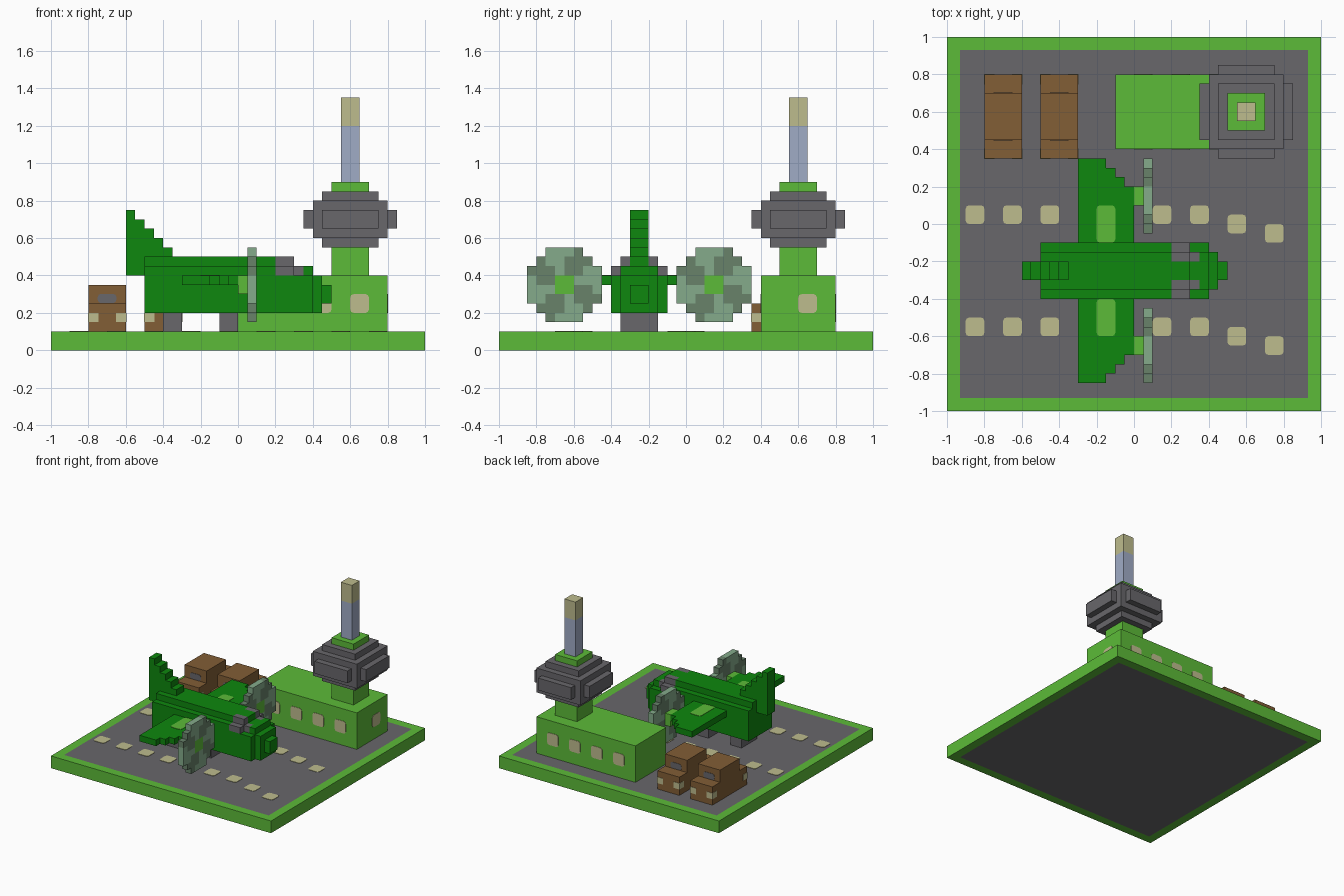
import bpy, bmesh, math
from mathutils import Matrix, Vector

if "Cube" in bpy.data.objects:
    bpy.data.objects.remove(bpy.data.objects["Cube"], do_unlink=True)


def material(name, *rgb):
    lin = [(c / 255 / 12.92) if c < 11 else ((c / 255 + 0.055) / 1.055) ** 2.4 for c in rgb]
    m = bpy.data.materials.new(name)
    m.use_nodes = True
    m.diffuse_color = (*lin, 1)
    m.node_tree.nodes["Principled BSDF"].inputs["Base Color"].default_value = (*lin, 1)
    return m


GRASS = material("bright green", 92, 187, 56)
DARK = material("dark green", 14, 135, 14)
GREY = material("asphalt grey", 104, 103, 107)
BROWN = material("brown", 130, 94, 54)
BEIGE = material("beige", 190, 188, 141)
BLUE = material("blue grey", 160, 172, 198)
BLADE_LIGHT = material("pale blade green", 133, 171, 139)
BLADE_DARK = material("grey blade green", 104, 130, 106)


def finish(name, bm, *mats):
    mesh = bpy.data.meshes.new(name)
    bm.to_mesh(mesh)
    bm.free()
    for m in mats:
        mesh.materials.append(m)
    ob = bpy.data.objects.new(name, mesh)
    bpy.context.collection.objects.link(ob)
    return ob


def add_box(bm, x0, x1, y0, y1, z0, z1):
    mat = Matrix.Translation(((x0 + x1) / 2, (y0 + y1) / 2, (z0 + z1) / 2))
    mat = mat @ Matrix.Diagonal((x1 - x0, y1 - y0, z1 - z0, 1))
    return bmesh.ops.create_cube(bm, size=1, matrix=mat)["verts"]


def boxes(name, mat, *items):
    bm = bmesh.new()
    for b in items:
        add_box(bm, *b)
    return finish(name, bm, mat)


def plate(name, mat, centre, axis, width, height):
    """Thin plate with rounded corners, facing along the given axis."""
    dims = [width, height]
    dims.insert(axis, 0.006)
    b = []
    for c, d in zip(centre, dims):
        b += [c - d / 2, c + d / 2]
    bm = bmesh.new()
    add_box(bm, *b)
    along = [e for e in bm.edges
             if abs((e.verts[0].co - e.verts[1].co)[axis]) > 0.003]
    bmesh.ops.bevel(bm, geom=along, offset=0.018, segments=2, profile=0.5, affect='EDGES')
    return finish(name, bm, mat)


# Ground slab with an inset asphalt field above and below
bm = bmesh.new()
add_box(bm, -1, 1, -1, 1, 0, 0.1)
caps = [f for f in bm.faces if abs(f.normal.z) > 0.9]
bmesh.ops.inset_individual(bm, faces=caps, thickness=0.1)
for f in caps:
    f.material_index = 1
finish("ground_slab", bm, GRASS, GREY)

# Runway markings, drifting sideways at the far end
for row in (0.05, -0.55):
    for i in range(9):
        drift = {7: -0.05, 8: -0.1}.get(i, 0)
        plate("runway_mark", BEIGE, (-0.85 + 0.2 * i, row + drift, 0.1), 2, 0.1, 0.1)

# Terminal building and windows
boxes("terminal", GRASS, (-0.1, 0.8, 0.4, 0.8, 0.1, 0.4))
for i in range(4):
    for y in (0.4, 0.8):
        plate("terminal_window", BEIGE, (0.05 + 0.2 * i, y, 0.25), 1, 0.1, 0.1)
plate("terminal_end_window", BEIGE, (0.8, 0.65, 0.25), 0, 0.1, 0.1)


# Control tower: stem, stepped cabin, cap and mast
def tower_box(hx, hy, z0, z1):
    return (0.6 - hx, 0.6 + hx, 0.6 - hy, 0.6 + hy, z0, z1)


boxes("tower_stem", GRASS, tower_box(0.1, 0.1, 0.4, 0.55))
boxes("tower_cabin", GREY,
      tower_box(0.25, 0.15, 0.65, 0.75), tower_box(0.15, 0.25, 0.65, 0.75),
      tower_box(0.2, 0.2, 0.6, 0.8), tower_box(0.15, 0.15, 0.55, 0.85))
boxes("tower_cap", GRASS, tower_box(0.1, 0.1, 0.85, 0.9))
boxes("mast", BLUE, tower_box(0.05, 0.05, 0.9, 1.2))
boxes("mast_tip", BEIGE, tower_box(0.05, 0.05, 1.2, 1.35))

# Parked trucks with corner lamps and cab windows
for x in (-0.7, -0.4):
    boxes("truck_body", BROWN,
          (x - 0.1, x + 0.1, 0.35, 0.8, 0.1, 0.25),
          (x - 0.1, x + 0.1, 0.45, 0.7, 0.25, 0.35))
    for side in (-1, 1):
        for y in (0.375, 0.775):
            cx, h = x + side * 0.075, 0.028
            boxes("truck_lamp", BEIGE, (cx - h, cx + h, y - h, y + h, 0.15, 0.2))
    for y in (0.45, 0.7):
        plate("truck_window", GREY, (x, y, 0.277), 1, 0.1, 0.05)

# Aircraft fuselage with stepped nose
boxes("fuselage", DARK,
      (-0.5, 0.4, -0.4, -0.1, 0.2, 0.4),
      (-0.5, 0.2, -0.4, -0.1, 0.4, 0.45),
      (-0.5, 0.2, -0.35, -0.15, 0.45, 0.5))
boxes("nose", DARK,
      (0.4, 0.45, -0.35, -0.15, 0.2, 0.4),
      (0.45, 0.5, -0.3, -0.2, 0.25, 0.35),
      (0.35, 0.4, -0.35, -0.15, 0.4, 0.45))
boxes("canopy_frame", DARK,
      (0.2, 0.3, -0.3, -0.2, 0.4, 0.5),
      (0.3, 0.35, -0.3, -0.2, 0.4, 0.45))

# Canopy glass on both sides of the frame
for s in (-1, 1):
    def glass(x0, x1, outer, z0, z1):
        a, b = sorted((-0.25 + s * 0.05, -0.25 + s * outer))
        return (x0, x1, a, b, z0, z1)
    boxes("canopy_glass", GREY, glass(0.2, 0.3, 0.15, 0.4, 0.45),
          glass(0.2, 0.3, 0.1, 0.45, 0.5), glass(0.3, 0.35, 0.1, 0.4, 0.45))

# Stepped tail fin
boxes("tail_fin", DARK,
      *[(-0.6 + 0.05 * i, -0.55 + 0.05 * i, -0.3, -0.2, 0.4, 0.75 - 0.05 * i)
        for i in range(5)])

# Landing gear
for x in (-0.4, -0.1):
    boxes("landing_gear", GREY, (x, x + 0.1, -0.35, -0.15, 0.1, 0.2))


def propeller(y):
    """Stepped disc with four swirling dark sectors."""
    bm = bmesh.new()
    bmesh.ops.create_grid(bm, x_segments=8, y_segments=8, size=0.2)
    corners = [f for f in bm.faces
               if sum(abs(c) for c in f.calc_center_median()[:2]) > 0.29]
    bmesh.ops.delete(bm, geom=corners, context='FACES')
    ext = bmesh.ops.extrude_face_region(bm, geom=bm.faces[:])
    top = [v for v in ext["geom"] if isinstance(v, bmesh.types.BMVert)]
    bmesh.ops.translate(bm, verts=top, vec=(0, 0, 0.05))
    bmesh.ops.recalc_face_normals(bm, faces=bm.faces[:])
    for f in bm.faces:
        c = f.calc_center_median()
        if abs(f.normal.z) < 0.5:
            c = c - f.normal * 0.025
        r, a = math.hypot(c.x, c.y), math.atan2(c.y, c.x)
        if r < 0.06:
            f.material_index = 2
        elif math.cos(4 * (a - math.radians(62)) + 4 * (r - 0.13)) > 0:
            f.material_index = 1
    # local x, y, z become world y, z, x
    turn = Matrix(((0, 0, 1, 0.05), (1, 0, 0, y), (0, 1, 0, 0.35), (0, 0, 0, 1)))
    bmesh.ops.transform(bm, matrix=turn, verts=bm.verts[:])
    finish("propeller", bm, BLADE_LIGHT, BLADE_DARK, GRASS)


# Wings with stepped leading edge, painted band, engine hub and propeller
for s in (-1, 1):
    def span(x1, inner, outer):
        a, b = sorted((-0.25 + s * inner, -0.25 + s * outer))
        return (-0.3, x1, a, b, 0.35, 0.4)
    boxes("wing", DARK, span(0, 0.15, 0.45), span(-0.05, 0.45, 0.5),
          span(-0.1, 0.5, 0.55), span(-0.15, 0.55, 0.6))
    plate("wing_band", GRASS, (-0.15, -0.25 + s * 0.25, 0.4), 2, 0.1, 0.2)
    y = -0.25 + s * 0.4
    boxes("engine_hub", GRASS, (0, 0.05, y - 0.05, y + 0.05, 0.3, 0.4))
    propeller(y)
